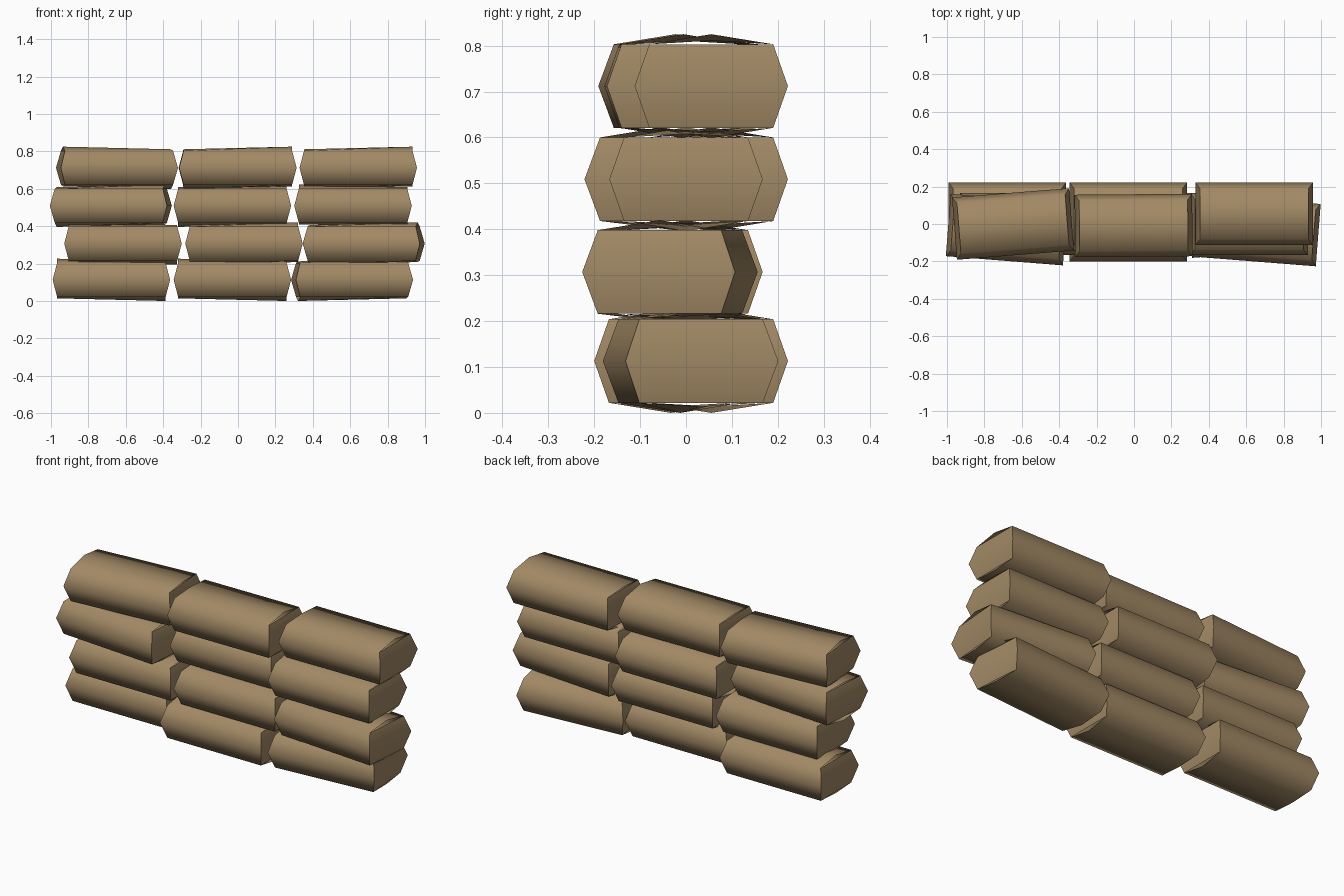
import bpy, bmesh, math

if "Cube" in bpy.data.objects:
    bpy.data.objects.remove(bpy.data.objects["Cube"])

# canvas colour shared by every bag
canvas = bpy.data.materials.new("tan canvas")
canvas.diffuse_color = (0.36, 0.25, 0.13, 1)
canvas.use_nodes = True
canvas.node_tree.nodes["Principled BSDF"].inputs["Base Color"].default_value = canvas.diffuse_color

# half sizes of one bag
MID_X, TIP_X = 0.29, 0.314      # length at the seams / at mid height
EDGE_Y, MID_Y = 0.135, 0.167    # depth at the seams / at mid height
EDGE_Z = 0.091
HIGH, LOW = 0.113, 0.099        # crown height at either end


def bag_mesh(flip):
    """Lens-sided sack with a crown on top and bottom that slopes along its length."""
    bm = bmesh.new()
    rings = []
    for s in (-1, 1):
        top, bottom = (HIGH, LOW) if s * flip > 0 else (LOW, HIGH)
        ring = [(TIP_X, -MID_Y, 0), (MID_X, -EDGE_Y, EDGE_Z), (MID_X, 0, top),
                (MID_X, EDGE_Y, EDGE_Z), (TIP_X, MID_Y, 0), (MID_X, EDGE_Y, -EDGE_Z),
                (MID_X, 0, -bottom), (MID_X, -EDGE_Y, -EDGE_Z)]
        rings.append([bm.verts.new((s * x, y, z)) for x, y, z in ring])
    a, b = rings
    # long sides
    for i in range(8):
        j = (i + 1) % 8
        bm.faces.new((a[i], b[i], b[j], a[j]))
    # folded ends, open at the thin slit under each crown
    for r in rings:
        bm.faces.new((r[0], r[1], r[3], r[4]))
        bm.faces.new((r[0], r[4], r[5], r[7]))
    bmesh.ops.recalc_face_normals(bm, faces=bm.faces)
    me = bpy.data.meshes.new("sandbag")
    bm.to_mesh(me)
    bm.free()
    me.materials.append(canvas)
    return me


# per row: height, then (x, y, turn in degrees, crown direction) for each bag
rows = [
    (0.113, [(-0.677, 0.055, 0, -1), (-0.03, -0.033, 0, -1), (0.61, 0.01, 4.5, 1)]),
    (0.307, [(-0.615, 0.0, 0, -1), (0.032, 0.0, 0, 1), (0.672, -0.035, -4.5, 1)]),
    (0.509, [(-0.68, -0.03, -4.5, 1), (-0.03, 0.055, 0, 1), (0.615, 0.0, 0, -1)]),
    (0.712, [(-0.647, 0.0, 4.5, -1), (-0.002, -0.008, 0.5, 1), (0.643, 0.055, 0, 1)]),
]
for r, (z, bags) in enumerate(rows):
    for c, (x, y, turn, flip) in enumerate(bags):
        ob = bpy.data.objects.new(f"sandbag_row{r + 1}_{c + 1}", bag_mesh(flip))
        bpy.context.collection.objects.link(ob)
        ob.location = (x, y, z)
        ob.rotation_euler.z = math.radians(turn)
        ob.select_set(True)
        bpy.context.view_layer.objects.active = ob

# soft sides, crisp ends
bpy.ops.object.shade_smooth_by_angle(angle=math.radians(66))
